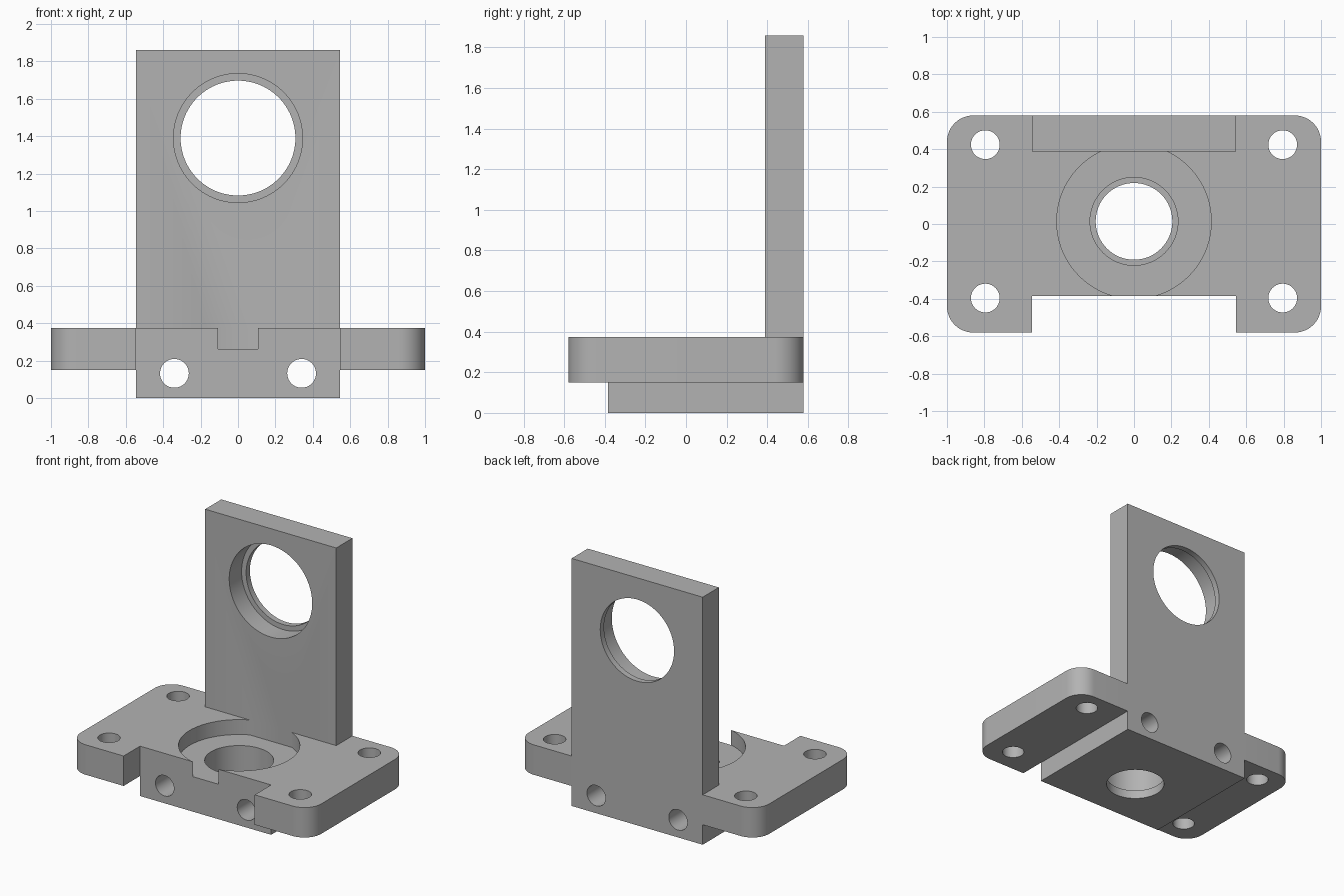
import bpy
import bmesh
from math import pi, radians
from mathutils import Matrix, Vector

cube = bpy.data.objects.get("Cube")
if cube:
    bpy.data.objects.remove(cube, do_unlink=True)

# Main dimensions
HALF_W = 0.545            # half width of block and upright
FRONT, INNER, BACK = -0.385, 0.388, 0.58
DECK, UNDER, TOP = 0.375, 0.15, 1.86
BORE_Y = 0.014            # centre of the base bore and corner holes
EYE_Z = 1.39              # centre of the upright's hole

grey = bpy.data.materials.new("plain_grey")
grey.use_nodes = True
grey.diffuse_color = (0.45, 0.45, 0.45, 1)
grey.node_tree.nodes["Principled BSDF"].inputs["Base Color"].default_value = grey.diffuse_color


def finish(bm, name):
    bmesh.ops.recalc_face_normals(bm, faces=bm.faces)
    mesh = bpy.data.meshes.new(name)
    bm.to_mesh(mesh)
    bm.free()
    mesh.materials.append(grey)
    obj = bpy.data.objects.new(name, mesh)
    bpy.context.collection.objects.link(obj)
    return obj


def box(name, low, high, corner=0):
    low, high = Vector(low), Vector(high)
    bm = bmesh.new()
    bmesh.ops.create_cube(bm, size=1)
    bmesh.ops.scale(bm, vec=high - low, verts=bm.verts)
    bmesh.ops.translate(bm, vec=(low + high) / 2, verts=bm.verts)
    if corner:
        upright = [e for e in bm.edges
                   if abs(e.verts[0].co.z - e.verts[1].co.z) > 0.01]
        bmesh.ops.bevel(bm, geom=upright, offset=corner, segments=12,
                        profile=0.5, affect='EDGES')
    return finish(bm, name)


def cylinder(name, radius, start, end, sides=64):
    start, end = Vector(start), Vector(end)
    axis = end - start
    turn = axis.to_track_quat('Z', 'Y').to_matrix().to_4x4()
    bm = bmesh.new()
    bmesh.ops.create_cone(bm, cap_ends=True, segments=sides, radius1=radius,
                          radius2=radius, depth=axis.length,
                          matrix=Matrix.Translation((start + end) / 2) @ turn)
    return finish(bm, name)


def combine(target, tool, operation='DIFFERENCE'):
    mod = target.modifiers.new("combine", 'BOOLEAN')
    mod.operation = operation
    mod.solver = 'EXACT'
    mod.object = tool
    bpy.context.view_layer.objects.active = target
    bpy.ops.object.modifier_apply(modifier=mod.name)
    bpy.data.objects.remove(tool, do_unlink=True)


# Flange plate with rounded corners and a front notch
bracket = box("mounting_bracket", (-1, -BACK, UNDER), (1, BACK, DECK), 0.14)
combine(bracket, box("notch", (-HALF_W, -1, -1), (HALF_W, FRONT, 1)))

# Central block below the flange
combine(bracket, box("block", (-HALF_W, FRONT, 0), (HALF_W, BACK, DECK)), 'UNION')

# Round recess in the deck, then the upright closing its rear
combine(bracket, cylinder("recess", 0.413, (0, BORE_Y, 0.263), (0, BORE_Y, 1), 96))
combine(bracket, box("upright", (-HALF_W, INNER, 0), (HALF_W, BACK, TOP)), 'UNION')

# Stepped bore through the base
combine(bracket, cylinder("bore_wide", 0.235, (0, BORE_Y, 0.065), (0, BORE_Y, 0.5)))
combine(bracket, cylinder("bore_narrow", 0.205, (0, BORE_Y, -0.2), (0, BORE_Y, 0.5)))

# Stepped hole through the upright
combine(bracket, cylinder("eye_wide", 0.345, (0, 0, EYE_Z), (0, BACK - 0.045, EYE_Z), 96))
combine(bracket, cylinder("eye_narrow", 0.307, (0, 0, EYE_Z), (0, 1, EYE_Z), 96))

# Corner screw holes and long holes through the block
for side in (-1, 1):
    for row in (-1, 1):
        x, y = side * 0.795, BORE_Y + row * 0.41
        combine(bracket, cylinder("corner_hole", 0.077, (x, y, -0.2), (x, y, 0.6), 40))
    x = side * 0.34
    combine(bracket, cylinder("long_hole", 0.077, (x, -1, 0.132), (x, 1, 0.132), 40))

# Smooth round walls, crisp edges
bpy.ops.object.select_all(action='DESELECT')
bracket.select_set(True)
bpy.context.view_layer.objects.active = bracket
bpy.ops.object.shade_smooth_by_angle(angle=radians(30))
